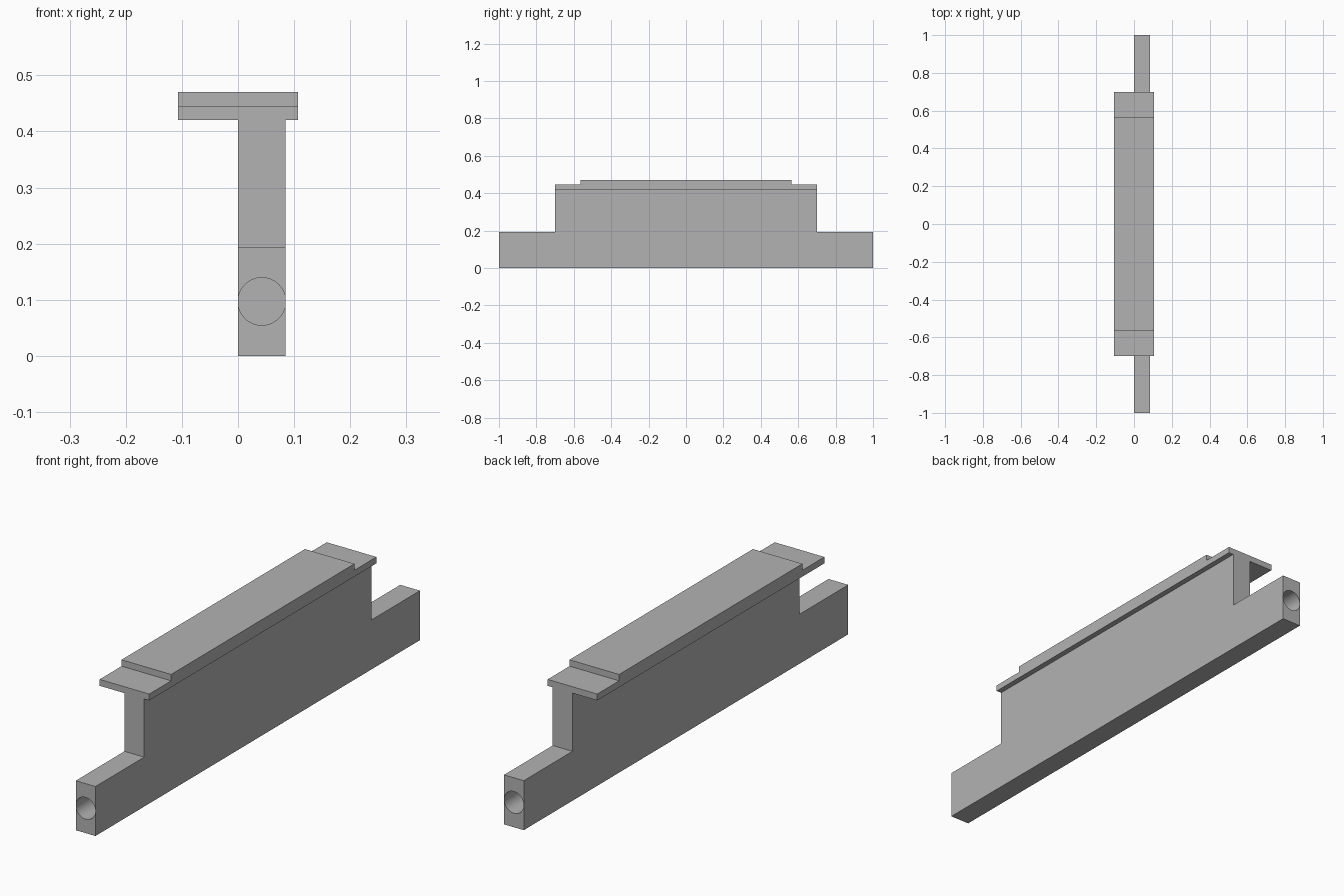
import bpy
import bmesh
import math
from mathutils import Matrix

if "Cube" in bpy.data.objects:
    bpy.data.objects.remove(bpy.data.objects["Cube"])

WEB_W = 0.085      # thickness of the upright plate, standing on x >= 0
HOLE_R = 0.0424
HOLE_Z = 0.097
HOLE_DEPTH = 0.25

grey = bpy.data.materials.new("plain grey")
grey.use_nodes = True
colour = (0.45, 0.45, 0.45, 1)
grey.diffuse_color = colour
grey.node_tree.nodes["Principled BSDF"].inputs["Base Color"].default_value = colour


def add_object(name, bm):
    bmesh.ops.recalc_face_normals(bm, faces=bm.faces)
    mesh = bpy.data.meshes.new(name)
    bm.to_mesh(mesh)
    bm.free()
    mesh.materials.append(grey)
    obj = bpy.data.objects.new(name, mesh)
    bpy.context.collection.objects.link(obj)
    return obj


def extrude_profile(name, half, x0, x1):
    """Mirror a half outline of (y, z) points across y and extrude it along x."""
    outline = half + [(-y, z) for y, z in reversed(half)]
    bm = bmesh.new()
    face = bm.faces.new([bm.verts.new((x0, y, z)) for y, z in outline])
    new = bmesh.ops.extrude_face_region(bm, geom=[face])["geom"]
    verts = [v for v in new if isinstance(v, bmesh.types.BMVert)]
    bmesh.ops.translate(bm, verts=verts, vec=(x1 - x0, 0, 0))
    return add_object(name, bm)


# Upright plate with a long foot
web = extrude_profile("web_plate", [(1, 0), (1, 0.193), (0.7, 0.193), (0.7, 0.42)], 0, WEB_W)

# Stepped top flange
extrude_profile("top_flange", [(0.7, 0.42), (0.7, 0.445), (0.565, 0.445), (0.565, 0.47)],
                -0.107, 0.107)

# Blind round holes in both ends of the foot
bm = bmesh.new()
for side in (-1, 1):
    place = Matrix.Translation((WEB_W / 2, side, HOLE_Z)) @ Matrix.Rotation(math.pi / 2, 4, "X")
    bmesh.ops.create_cone(bm, cap_ends=True, segments=64, radius1=HOLE_R, radius2=HOLE_R,
                          depth=HOLE_DEPTH * 2, matrix=place)
cutter = add_object("hole_cutter", bm)
cutter.hide_render = True

cut = web.modifiers.new("end_holes", "BOOLEAN")
cut.operation = "DIFFERENCE"
cut.solver = "EXACT"
cut.object = cutter
bpy.ops.object.select_all(action="DESELECT")
web.select_set(True)
bpy.context.view_layer.objects.active = web
bpy.ops.object.modifier_apply(modifier=cut.name)
bpy.data.objects.remove(cutter)
bpy.ops.object.shade_smooth_by_angle(angle=math.radians(30))
